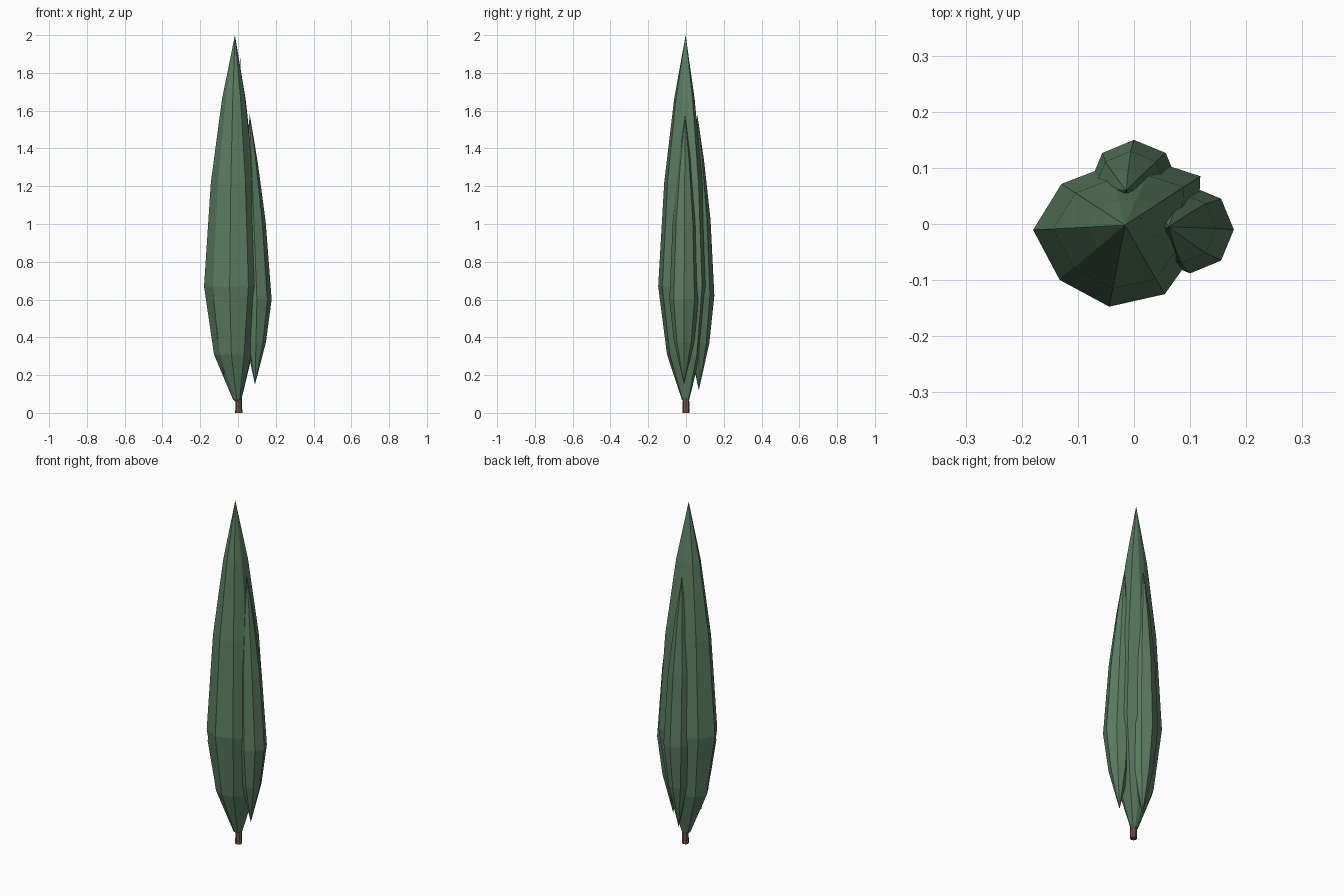
import bpy, bmesh, math
from mathutils import Vector

if "Cube" in bpy.data.objects:
    bpy.data.objects.remove(bpy.data.objects["Cube"])


def material(name, rgb):
    m = bpy.data.materials.new(name)
    m.diffuse_color = (*rgb, 1)
    m.use_nodes = True
    m.node_tree.nodes["Principled BSDF"].inputs["Base Color"].default_value = m.diffuse_color
    return m


GREEN = material("cypress green", (0.105, 0.205, 0.122))
BROWN = material("bark brown", (0.19, 0.10, 0.065))


def spindle(name, mat, bottom, rings, tip, spokes):
    """Faceted spindle: rings are (x, y, z, scale), spokes are (degrees, radius)."""
    bm = bmesh.new()
    loops = []
    for x, y, z, s in rings:
        loops.append([bm.verts.new((x + s * r * math.cos(math.radians(a)),
                                    y + s * r * math.sin(math.radians(a)), z))
                      for a, r in spokes])
    n = len(spokes)
    low, top = bm.verts.new(bottom), bm.verts.new(tip)
    for i in range(n):
        j = (i + 1) % n
        bm.faces.new((low, loops[0][j], loops[0][i]))
        for a, b in zip(loops, loops[1:]):
            bm.faces.new((a[i], a[j], b[j], b[i]))
        bm.faces.new((loops[-1][i], loops[-1][j], top))
    bmesh.ops.recalc_face_normals(bm, faces=bm.faces)
    me = bpy.data.meshes.new(name)
    bm.to_mesh(me)
    bm.free()
    me.materials.append(mat)
    ob = bpy.data.objects.new(name, me)
    bpy.context.collection.objects.link(ob)
    return ob


# Main foliage column
spindle("main_foliage", GREEN, (0, 0, 0.05),
        [(-0.002, 0, 0.07, 0.15), (-0.016, -0.002, 0.31, 0.68),
         (-0.016, -0.002, 0.67, 1.0), (-0.016, -0.002, 1.22, 0.78),
         (-0.016, -0.002, 1.66, 0.42)],
        (-0.016, -0.002, 2.0),
        [(183, 0.164), (220, 0.152), (259, 0.148), (300, 0.142), (342, 0.135),
         (33, 0.16), (66, 0.125), (104, 0.11), (147, 0.135)])


# Side lobes half sunk into the column
def lobe(name, base, mid, tip, radius, turn, sides=8):
    b, m, t = Vector(base), Vector(mid), Vector(tip)
    rings = []
    for f, s in ((0.5, 0.68), (1.0, 1.0)):
        p = b.lerp(m, f)
        rings.append((p.x, p.y, p.z, s))
    for f, s in ((0.42, 0.8), (0.74, 0.42)):
        p = m.lerp(t, f)
        rings.append((p.x, p.y, p.z, s))
    spindle(name, GREEN, base, rings, tip,
            [(turn + 360 * k / sides, radius) for k in range(sides)])


lobe("right_lobe", (0.09, -0.01, 0.15), (0.1, -0.01, 0.6), (0.062, -0.005, 1.58), 0.078, 0)
lobe("back_lobe", (0.0, 0.068, 0.12), (0.0, 0.07, 0.62), (-0.014, 0.06, 1.58), 0.08, 90)
lobe("left_lobe", (-0.075, -0.03, 0.2), (-0.088, -0.05, 0.6), (-0.07, -0.035, 1.4), 0.062, 230, 7)

# Slim trunk, running up inside the foliage
spindle("trunk", BROWN, (0, 0, 0),
        [(0.004, 0, 0, 1.0), (0.004, 0, 0.1, 0.85), (0.006, 0.004, 1.0, 0.5)],
        (0.012, 0.011, 1.88),
        [(45 * k, 0.019) for k in range(8)])
